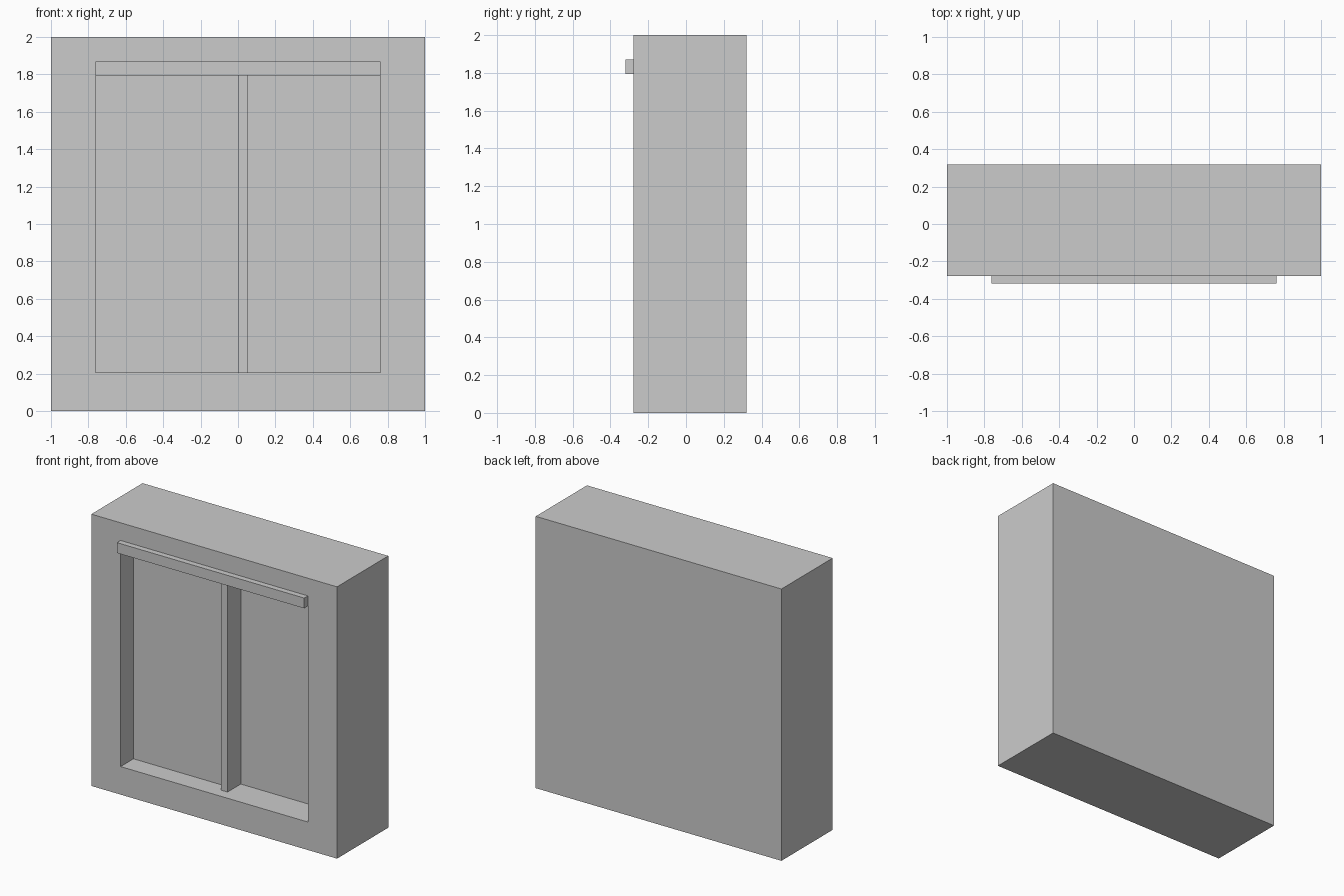
import bpy, bmesh
from mathutils import Vector

if "Cube" in bpy.data.objects:
    bpy.data.objects.remove(bpy.data.objects["Cube"])

FRONT, BACK = -0.277, 0.319       # wall block faces
HALF_W, SILL, HEAD = 0.762, 0.206, 1.794   # opening
RIGHT_PANE_Y, LEFT_PANE_Y, STILE_Y = -0.043, -0.127, -0.197


def box_bmesh(lo, hi):
    lo, hi = Vector(lo), Vector(hi)
    bm = bmesh.new()
    bmesh.ops.create_cube(bm, size=1)
    for v in bm.verts:
        v.co = Vector([(lo[i] + hi[i]) / 2 + v.co[i] * (hi[i] - lo[i]) for i in range(3)])
    return bm


def finish(name, bm):
    bmesh.ops.recalc_face_normals(bm, faces=bm.faces)
    mesh = bpy.data.meshes.new(name)
    bm.to_mesh(mesh)
    bm.free()
    obj = bpy.data.objects.new(name, mesh)
    bpy.context.collection.objects.link(obj)
    return obj


def box(name, lo, hi):
    return finish(name, box_bmesh(lo, hi))


# Wall block with a recessed opening; the recess floor is the rear pane
bm = box_bmesh((-1, FRONT, 0), (1, BACK, 2))
bm.normal_update()
face = min(bm.faces, key=lambda f: f.calc_center_median().y)
bmesh.ops.inset_region(bm, faces=[face], thickness=0.2)
for v in face.verts:
    v.co.x = HALF_W if v.co.x > 0 else -HALF_W
    v.co.z = HEAD if v.co.z > 1 else SILL
inner = bmesh.ops.extrude_discrete_faces(bm, faces=[face])["faces"][0]
for v in inner.verts:
    v.co.y = RIGHT_PANE_Y
finish("wall_block", bm)

# Forward sliding pane on the left, with its meeting stile
box("left_pane", (-HALF_W, LEFT_PANE_Y, SILL), (0, RIGHT_PANE_Y, HEAD))
box("meeting_stile", (0, STILE_Y, SILL), (0.053, RIGHT_PANE_Y, HEAD))
# Side of the stile facing the left pane is flush with the pane edge

# Rail above the opening
box("head_rail", (-HALF_W, -0.319, HEAD), (HALF_W, FRONT, 1.87))
